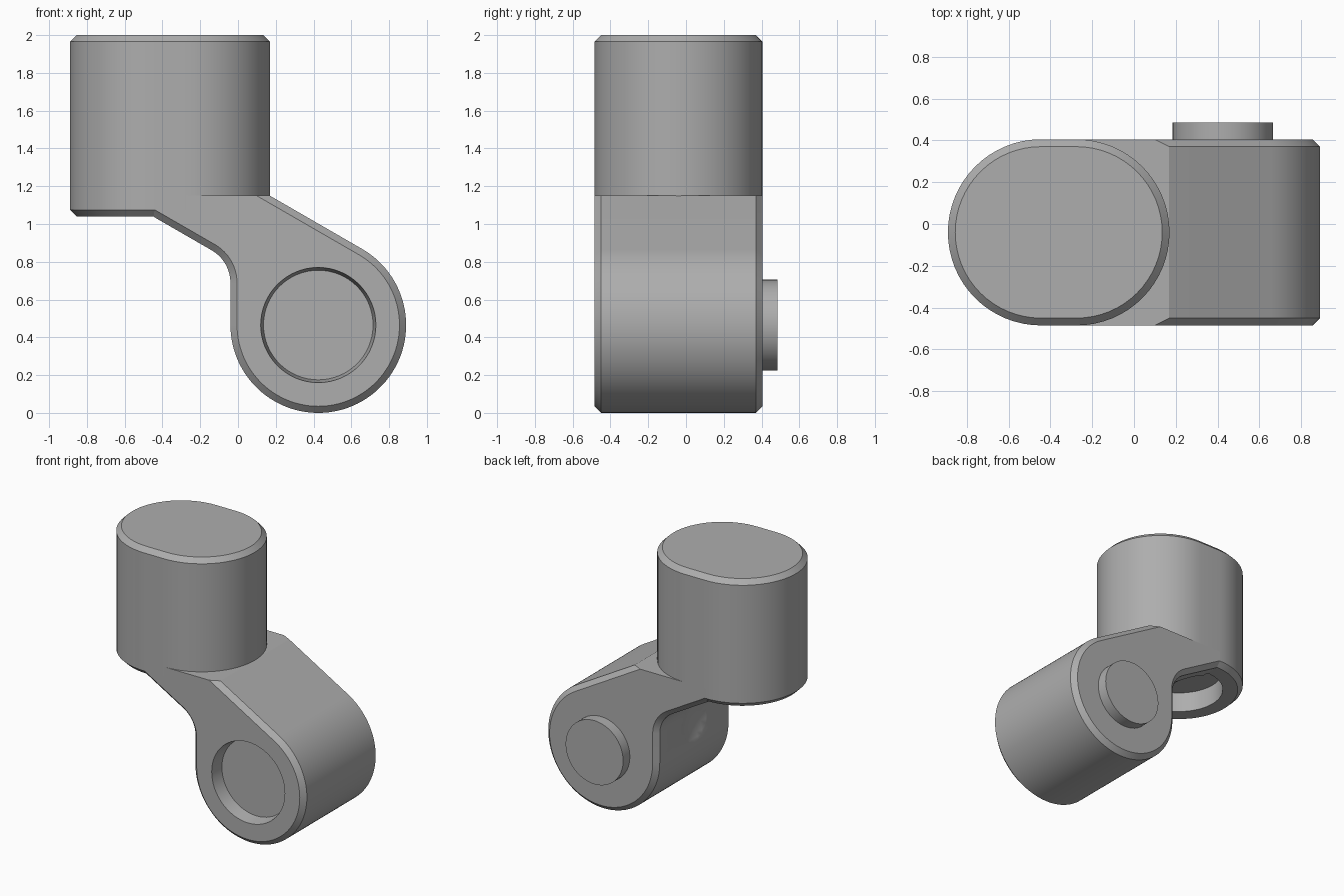
import bpy, bmesh
from math import cos, sin, radians, sqrt
from mathutils import Matrix, Vector

cube = bpy.data.objects.get("Cube")
if cube:
    bpy.data.objects.remove(cube)

grey = bpy.data.materials.new("plain_grey")
grey.use_nodes = True
COLOUR = (0.42, 0.42, 0.42, 1)
grey.diffuse_color = COLOUR
grey.node_tree.nodes["Principled BSDF"].inputs["Base Color"].default_value = COLOUR

FRONT, BACK, MID = -0.485, 0.405, -0.04
CHAMFER = 0.035
PIVOT = (0.425, 0.465)
RADIUS = 0.465
SIDE = Matrix.Rotation(radians(90), 4, 'X')   # profile (x, z), depth along -y


def arc(centre, r, start, end, steps=32):
    angles = [radians(start + (end - start) * i / steps) for i in range(steps + 1)]
    return [(centre[0] + r * cos(a), centre[1] + r * sin(a)) for a in angles]


def stadium(r):
    return arc((-0.275, MID), r, -90, 90) + arc((-0.445, MID), r, 90, 270)


def finish(name, bm):
    bmesh.ops.recalc_face_normals(bm, faces=bm.faces)
    mesh = bpy.data.meshes.new(name)
    bm.to_mesh(mesh)
    bm.free()
    mesh.materials.append(grey)
    ob = bpy.data.objects.new(name, mesh)
    bpy.context.collection.objects.link(ob)
    return ob


def prism(points, low, high, chamfer=0):
    bm = bmesh.new()
    base = bm.faces.new([bm.verts.new((x, y, low)) for x, y in points])
    top = bmesh.ops.extrude_face_region(bm, geom=[base], use_keep_orig=True)["geom"]
    verts = [g for g in top if isinstance(g, bmesh.types.BMVert)]
    bmesh.ops.translate(bm, verts=verts, vec=(0, 0, high - low))
    bmesh.ops.recalc_face_normals(bm, faces=bm.faces)
    if chamfer:
        rims = [e for e in bm.edges if abs(e.verts[0].co.z - e.verts[1].co.z) < 1e-5]
        bmesh.ops.bevel(bm, geom=rims, offset=chamfer, segments=1,
                        affect='EDGES', clamp_overlap=False)
    return bm


def select(ob):
    bpy.ops.object.select_all(action='DESELECT')
    ob.select_set(True)
    bpy.context.view_layer.objects.active = ob


def cut(ob, cutter):
    select(ob)
    mod = ob.modifiers.new("cut", 'BOOLEAN')
    mod.operation, mod.solver, mod.object = 'DIFFERENCE', 'EXACT', cutter
    bpy.ops.object.modifier_apply(modifier=mod.name)
    bpy.data.objects.remove(cutter)


# Upper oval body with a socket underneath
body = finish("upper_body", prism(stadium(0.445), 1.04, 2, CHAMFER))
cut(body, finish("body_socket_cutter", prism(stadium(0.305), 0.9, 1.19)))

# Bent arm: round lower end, sloping neck, filleted inner corner
profile = arc(PIVOT, RADIUS, 180, 420, 72)
shoulder = profile[-1]
peak_x = -0.05
profile += [(peak_x, shoulder[1] + (shoulder[0] - peak_x) / sqrt(3)),
            (-0.6, 1.27), (-0.6, 1.04), (-0.45, 1.04)]
profile += arc((-0.24, 0.688), 0.2, 60, 0, 16)
bm = prism(profile, -BACK, -FRONT, CHAMFER)
bmesh.ops.transform(bm, matrix=SIDE, verts=bm.verts)
# Trim the neck flat where it meets the body
for point, normal in (((0, 0, 1.15), (0, 0, 1)), ((-0.445, 0, 0), (-1, 0, 0))):
    result = bmesh.ops.bisect_plane(bm, geom=bm.verts[:] + bm.edges[:] + bm.faces[:],
                                    plane_co=point, plane_no=normal, clear_outer=True)
    rim = [g for g in result["geom_cut"] if isinstance(g, bmesh.types.BMEdge)]
    bmesh.ops.edgeloop_fill(bm, edges=rim)
arm = finish("bent_arm", bm)

# Tapered round socket in the front of the arm
bm = bmesh.new()
bmesh.ops.create_cone(bm, cap_ends=True, segments=64, radius1=0.29, radius2=0.32, depth=0.2)
bmesh.ops.transform(bm, matrix=Matrix.Translation((PIVOT[0], FRONT, PIVOT[1])) @ SIDE,
                    verts=bm.verts)
cut(arm, finish("arm_socket_cutter", bm))

# Shallow dimple in the inner side of the arm
bm = bmesh.new()
bmesh.ops.create_uvsphere(bm, u_segments=64, v_segments=48, radius=0.5)
bmesh.ops.translate(bm, verts=bm.verts, vec=Vector((-0.515, MID, 0.62)))
cut(arm, finish("dimple_cutter", bm))

# Round peg on the back of the arm
bm = prism(arc(PIVOT, 0.24, 0, 354.375, 63), -0.485, -0.35)
bmesh.ops.transform(bm, matrix=SIDE, verts=bm.verts)
peg = finish("back_peg", bm)

for ob in (body, arm, peg):
    select(ob)
    bpy.ops.object.shade_smooth_by_angle(angle=radians(25))
